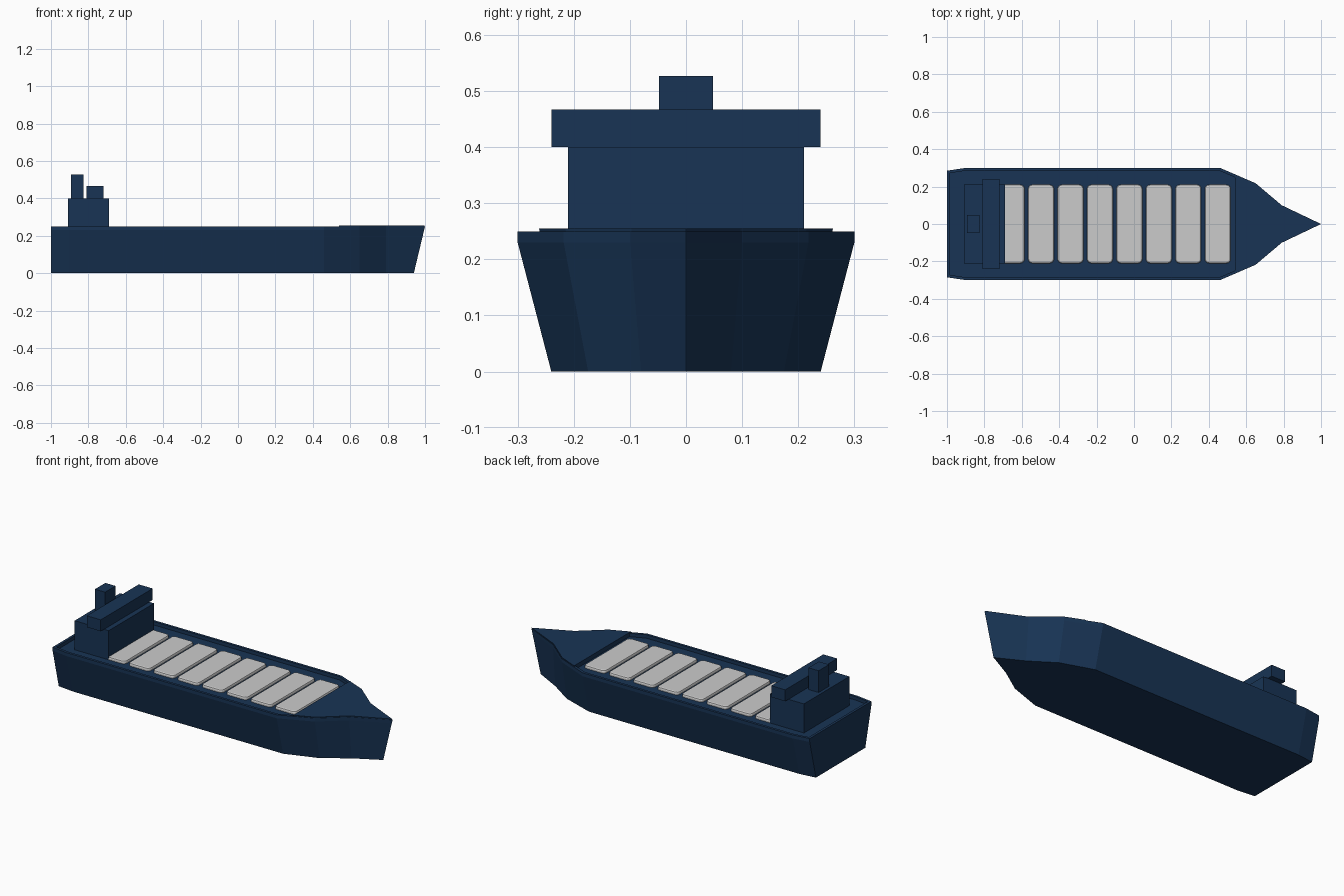
import bpy, bmesh

if "Cube" in bpy.data.objects:
    bpy.data.objects.remove(bpy.data.objects["Cube"])

navy = bpy.data.materials.new("navy_paint")
navy.diffuse_color = (0.009, 0.034, 0.09, 1)
navy.use_nodes = True
navy.node_tree.nodes["Principled BSDF"].inputs["Base Color"].default_value = navy.diffuse_color

DECK, RAIL = 0.23, 0.25
# Half outline of the hull at deck level, stern to bow
HALF = [(-1, 0.285), (-0.9, 0.3), (0.46, 0.3), (0.65, 0.218), (0.79, 0.1)]


def finish(name, bm, mat=None):
    bmesh.ops.recalc_face_normals(bm, faces=bm.faces)
    me = bpy.data.meshes.new(name)
    bm.to_mesh(me)
    bm.free()
    ob = bpy.data.objects.new(name, me)
    bpy.context.collection.objects.link(ob)
    if mat:
        me.materials.append(mat)
    return ob


def loft(half, levels):
    """Stack mirrored outlines; levels are (z, width scale, bow x)."""
    bm = bmesh.new()
    rings = []
    for z, s, bow in levels:
        pts = [(x, -y * s) for x, y in half] + [(bow, 0)]
        pts += [(x, y * s) for x, y in reversed(half)]
        rings.append([bm.verts.new((x, y, z)) for x, y in pts])
    n = len(rings[0])
    for a, b in zip(rings, rings[1:]):
        for i in range(n):
            j = (i + 1) % n
            bm.faces.new((a[i], a[j], b[j], b[i]))
    bm.faces.new(rings[0][::-1])
    top = bm.faces.new(rings[-1])
    return bm, top


def box(name, x0, x1, half_y, z0, z1, mat=None):
    bm = bmesh.new()
    bmesh.ops.create_cube(bm, size=1)
    for v in bm.verts:
        v.co.x = x0 if v.co.x < 0 else x1
        v.co.y *= 2 * half_y
        v.co.z = z0 if v.co.z < 0 else z1
    return finish(name, bm, mat)


# Hull with flared sides and a deck sunk inside a low bulwark
bm, top = loft(HALF, [(0, 0.8, 0.94), (DECK, 1, 0.995), (RAIL, 1, 1.0)])
bmesh.ops.recalc_face_normals(bm, faces=bm.faces)
bmesh.ops.inset_region(bm, faces=[top], thickness=0.015, use_even_offset=True)
for v in top.verts:
    v.co.z = DECK
# Drop the inner edge straight down so the rail keeps a flat top
side = [f for f in bm.faces if f is not top and any(v in top.verts for v in f.verts)]
for v in top.verts:
    v.co.z = RAIL
ext = bmesh.ops.extrude_face_region(bm, geom=[top])
for g in ext["geom"]:
    if isinstance(g, bmesh.types.BMVert):
        g.co.z = DECK
if top.is_valid:
    bmesh.ops.delete(bm, geom=[top], context='FACES_ONLY')
finish("hull", bm, navy)

# Raised foredeck
bm, _ = loft([(0.54, 0.262)] + [(x, y - 0.003) for x, y in HALF[3:]],
             [(DECK, 0.98, 0.99), (0.255, 1, 0.998)])
finish("foredeck", bm, navy)

# Stern superstructure
box("deckhouse", -0.91, -0.69, 0.21, DECK, 0.40, navy)
box("bridge", -0.81, -0.72, 0.24, 0.40, 0.467, navy)
box("funnel", -0.892, -0.826, 0.048, 0.40, 0.527, navy)

# Row of rounded cargo hatches
for i in range(8):
    cx = 0.448 - 0.1575 * i
    hatch = box(f"hatch_cover_{i + 1}", cx - 0.069, cx + 0.069, 0.21, DECK - 0.01, 0.247)
    bm = bmesh.new()
    bm.from_mesh(hatch.data)
    upright = [e for e in bm.edges if abs(e.verts[0].co.z - e.verts[1].co.z) > 0.01]
    bmesh.ops.bevel(bm, geom=upright, offset=0.022, segments=4, profile=0.5, affect='EDGES')
    rim = [e for e in bm.edges if all(v.co.z > 0.246 for v in e.verts)]
    bmesh.ops.bevel(bm, geom=rim, offset=0.009, segments=2, profile=0.5, affect='EDGES')
    bm.to_mesh(hatch.data)
    bm.free()
